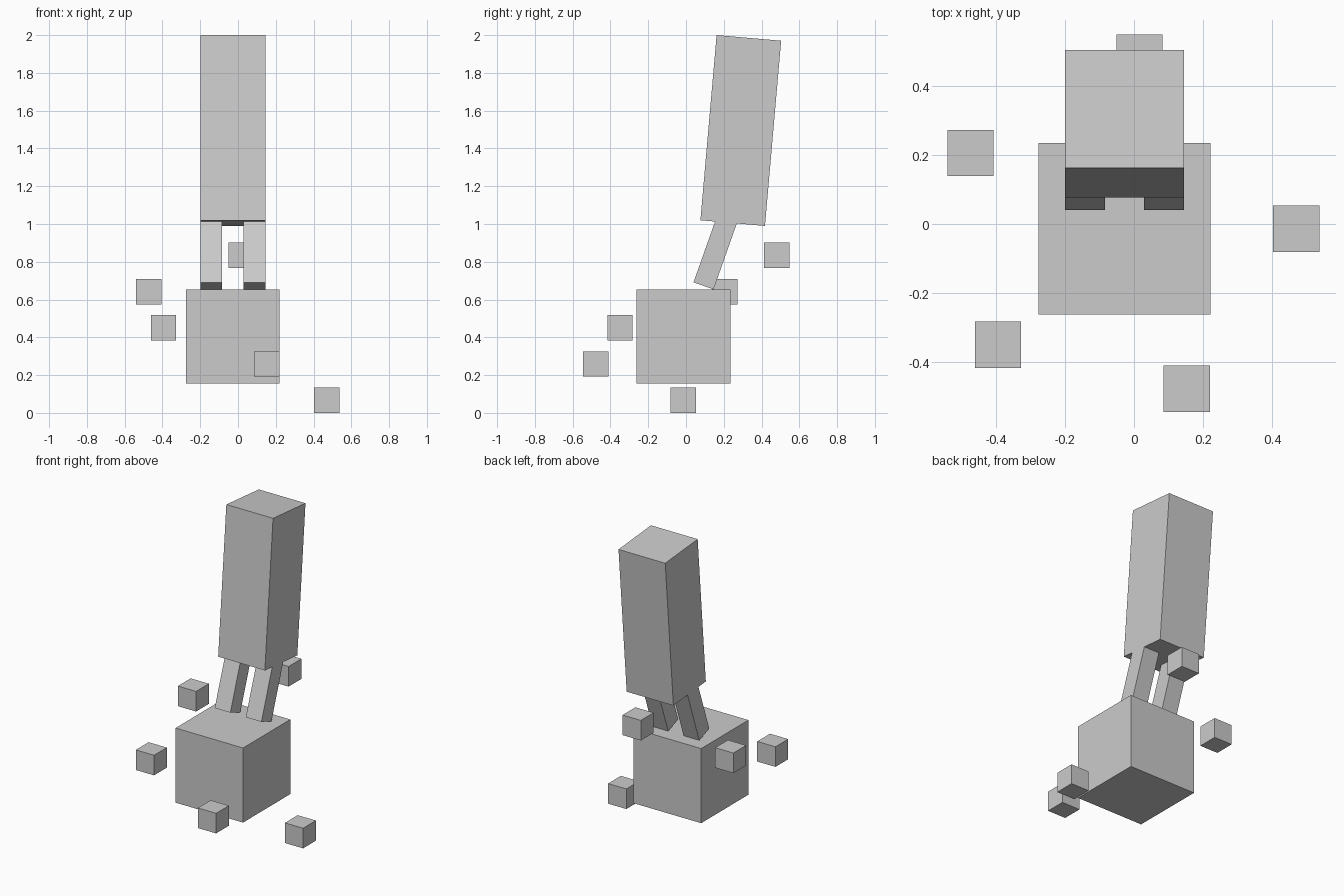
import bpy
import math

if "Cube" in bpy.data.objects:
    bpy.data.objects.remove(bpy.data.objects["Cube"])

grey = bpy.data.materials.new("plain grey")
grey.diffuse_color = (0.6, 0.6, 0.6, 1)
grey.use_nodes = True
grey.node_tree.nodes["Principled BSDF"].inputs["Base Color"].default_value = grey.diffuse_color


def box(name, centre, size, lean=0.0):
    """Box of the given size, leaning backwards by a number of degrees."""
    bpy.ops.mesh.primitive_cube_add(size=1, location=centre,
                                    rotation=(-math.radians(lean), 0, 0))
    ob = bpy.context.object
    ob.name = name
    ob.scale = size
    ob.data.materials.append(grey)
    return ob


CX, CY = -0.0275, -0.014   # shared centre line of the figure
UNIT = 0.497               # edge of the base block

# Base block
box("base_block", (CX, CY, 0.405), (UNIT, UNIT, UNIT))

# Tall body, leaning slightly back
box("body", (CX, 0.29, 1.495), (0.344, 0.343, 0.984), 5)

# Pair of slanted legs joining the base to the body
for side, label in ((-1, "left"), (1, "right")):
    box(label + "_leg", (CX + side * 0.1145, 0.175, 0.905),
        (0.115, 0.112, 0.493), 19.5)

# Small cubes spiralling up around the base
for i in range(5):
    a = -1.2 * i
    box(f"floating_cube_{i + 1}",
        (CX + UNIT * math.cos(a), CY + UNIT * math.sin(a), 0.067 + 0.1917 * i),
        (0.134, 0.134, 0.134))
